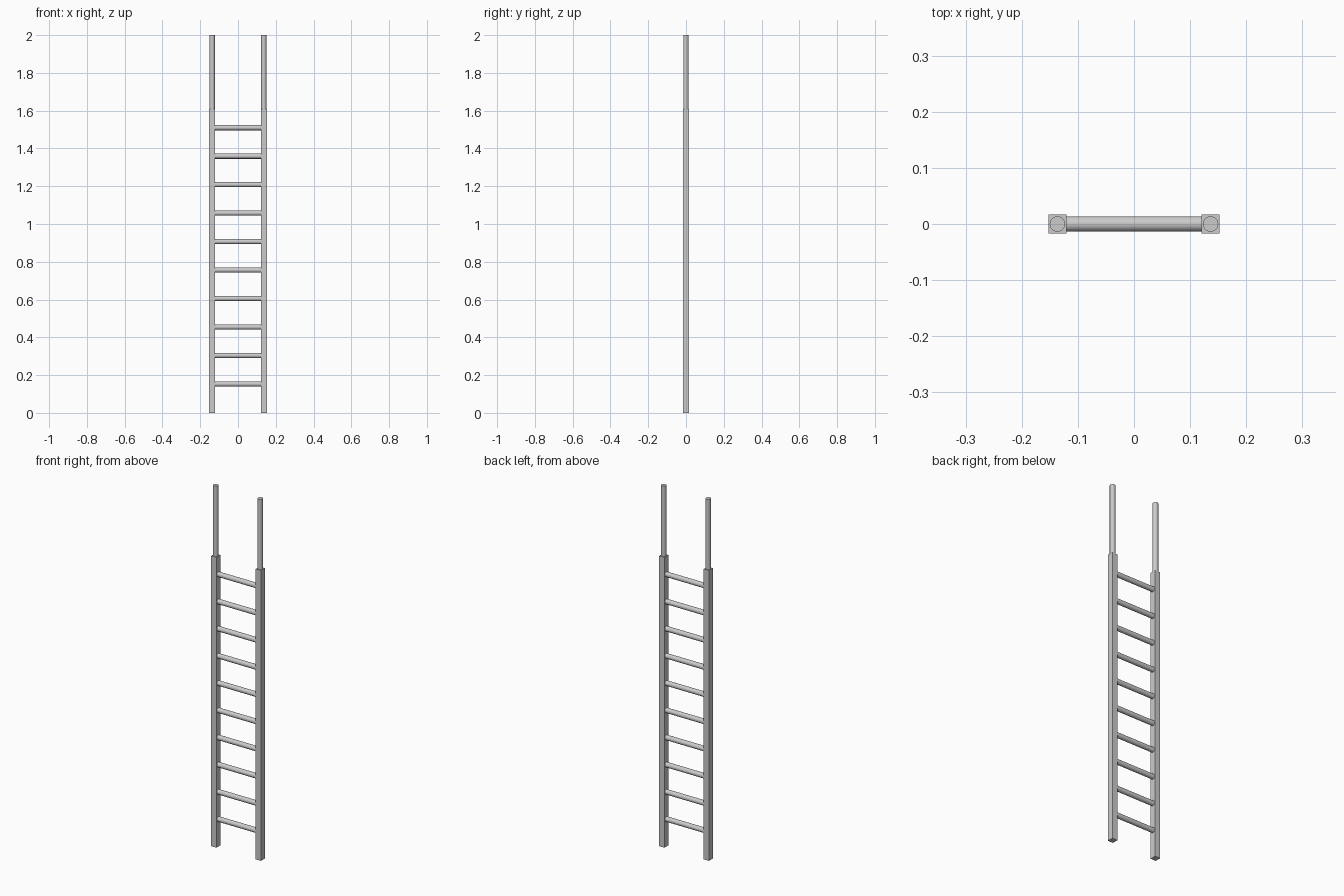
import bpy
import math

if "Cube" in bpy.data.objects:
    bpy.data.objects.remove(bpy.data.objects["Cube"])

RAIL_X, RAIL_W, RAIL_D, RAIL_H = 0.1365, 0.032, 0.034, 1.61
ROUND_R = 0.0138
RUNGS, FIRST_Z, LAST_Z = 10, 0.153, 1.51


def box(name, center, size):
    bpy.ops.mesh.primitive_cube_add(size=1, location=center)
    ob = bpy.context.object
    ob.name = name
    ob.scale = size
    bpy.ops.object.transform_apply(location=False, rotation=False, scale=True)


def rod(name, center, length, rotation=(0, 0, 0)):
    bpy.ops.mesh.primitive_cylinder_add(vertices=24, radius=ROUND_R, depth=length,
                                        location=center, rotation=rotation)
    bpy.context.object.name = name
    bpy.ops.object.shade_smooth_by_angle(angle=math.radians(30))


# Square side rails with round extension poles standing on top
for side, s in (("left", -1), ("right", 1)):
    box(f"{side}_rail", (s * RAIL_X, 0, RAIL_H / 2), (RAIL_W, RAIL_D, RAIL_H))
    bottom = RAIL_H - 0.005
    rod(f"{side}_pole", (s * RAIL_X, 0, (bottom + 2) / 2), 2 - bottom)

# Evenly spaced round rungs, seated slightly into the rails
rung_length = 2 * (RAIL_X - RAIL_W / 2) + 0.004
for i in range(RUNGS):
    z = FIRST_Z + (LAST_Z - FIRST_Z) * i / (RUNGS - 1)
    rod(f"rung_{i + 1}", (0, 0, z), rung_length, (0, math.pi / 2, 0))
